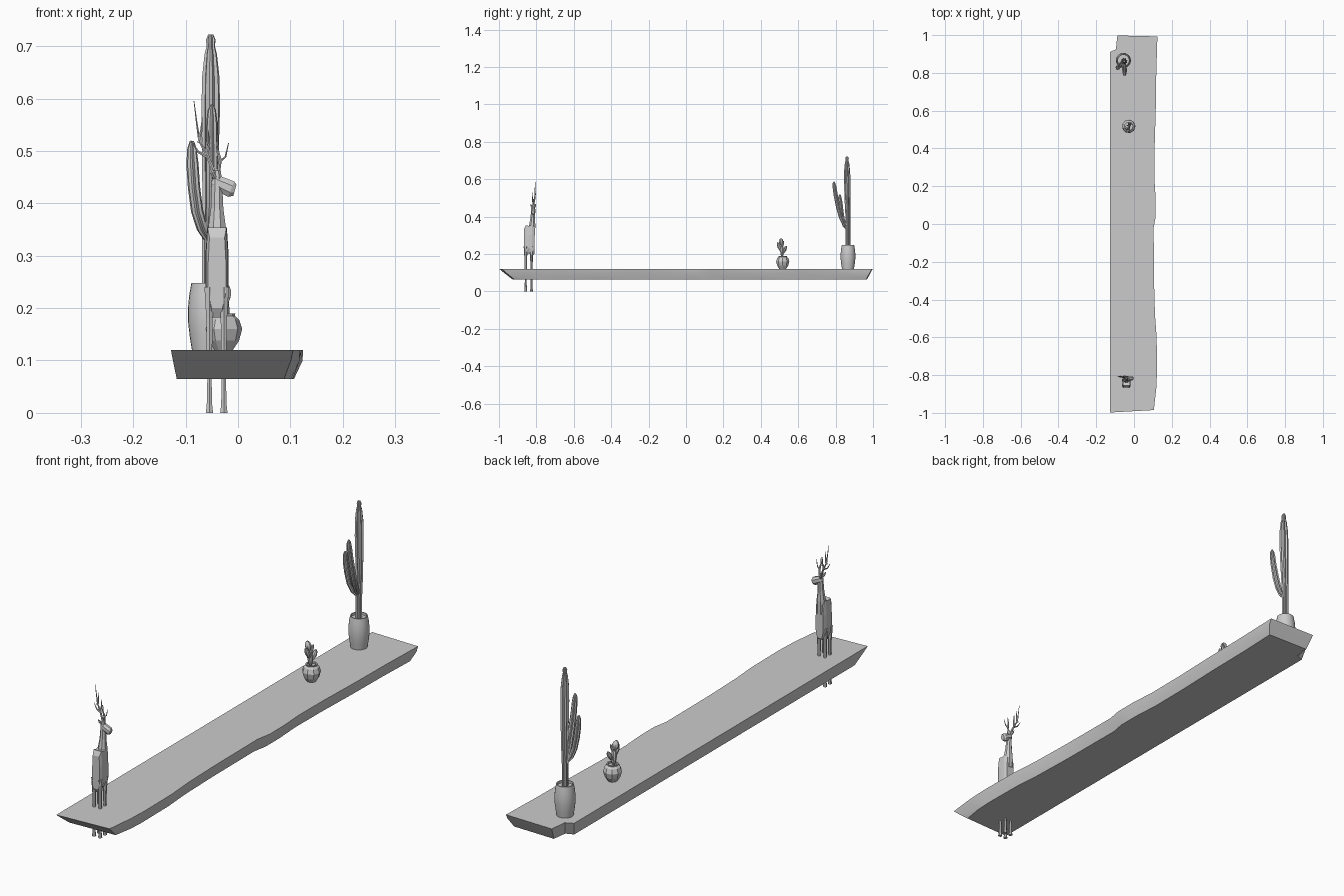
import bpy, bmesh, math
from mathutils import Vector

if "Cube" in bpy.data.objects:
    bpy.data.objects.remove(bpy.data.objects["Cube"], do_unlink=True)

grey = bpy.data.materials.new("light grey")
grey.use_nodes = True
grey.diffuse_color = (0.6, 0.6, 0.6, 1)
grey.node_tree.nodes["Principled BSDF"].inputs["Base Color"].default_value = (0.6, 0.6, 0.6, 1)


def finish(name, bm, angle=35):
    """Turn a bmesh into a grey object, smooth below the given angle."""
    bmesh.ops.recalc_face_normals(bm, faces=bm.faces)
    me = bpy.data.meshes.new(name)
    bm.to_mesh(me)
    bm.free()
    me.materials.append(grey)
    if angle:
        me.shade_smooth()
        me.set_sharp_from_angle(angle=math.radians(angle))
    ob = bpy.data.objects.new(name, me)
    bpy.context.collection.objects.link(ob)
    return ob


def skin(bm, rings):
    """Bridge rings of points and cap both ends."""
    loops = [[bm.verts.new(p) for p in ring] for ring in rings]
    n = len(loops[0])
    for a, b in zip(loops, loops[1:]):
        for i in range(n):
            j = (i + 1) % n
            bm.faces.new((a[i], a[j], b[j], b[i]))
    bm.faces.new(loops[0][::-1])
    bm.faces.new(loops[-1])


def tube(name, path, sides=8, rib=0.0, flat=1.0, angle=35):
    """Tube along (x, y, z, radius) points; rib pulls in every other side."""
    pts = [Vector(p[:3]) for p in path]
    rings = []
    for i, p in enumerate(pts):
        t = (pts[min(i + 1, len(pts) - 1)] - pts[max(i - 1, 0)]).normalized()
        ref = Vector((0, 1, 0)) if abs(t.y) < 0.9 else Vector((0, 0, 1))
        u = ref.cross(t).normalized()
        v = t.cross(u)
        ring = []
        for k in range(sides):
            a = 2 * math.pi * (k + 0.5) / sides
            r = path[i][3] * (1 - rib * (k % 2))
            ring.append(p + u * r * math.cos(a) + v * r * flat * math.sin(a))
        rings.append(ring)
    bm = bmesh.new()
    skin(bm, rings)
    return finish(name, bm, angle)


def lathe(name, cx, cy, profile, sides, angle=35):
    """Round pot from (radius, z) points."""
    bm = bmesh.new()
    skin(bm, [[(cx + r * math.cos(2 * math.pi * k / sides),
                cy + r * math.sin(2 * math.pi * k / sides), z)
               for k in range(sides)] for r, z in profile])
    return finish(name, bm, angle)


# Shelf: plank with undercut ends, a notched corner and one wavy edge
wave = [(0.105, -0.985), (0.118, -0.87), (0.122, -0.78), (0.120, -0.6), (0.111, -0.48),
        (0.106, -0.3), (0.104, -0.02), (0.115, 0.04), (0.115, 0.13), (0.108, 0.24),
        (0.109, 0.4), (0.115, 0.6), (0.118, 0.8), (0.124, 0.993)]
rest = [(-0.088, 0.998), (-0.096, 0.925), (-0.128, 0.91), (-0.128, -0.998)]


def end_y(y, f):
    """Pull the ends inwards as the plank gets deeper."""
    return y + f * 0.07 * max(0, -y - 0.8) / 0.2 - f * 0.03 * max(0, y - 0.8) / 0.2


rings = []
for f, z in ((0, 0.12), (0.35, 0.1), (1, 0.065)):
    ring = []
    for i, (x, y) in enumerate(wave):
        bulge = 0.004 * math.sin(i * 2.1) * (f == 0.35)
        ring.append((x - (0.004 if f == 0.35 else 0.017 * f) + bulge, end_y(y, f), z))
    ring += [(x + 0.011 * f, end_y(y, f), z) for x, y in rest]
    rings.append(ring)
bm = bmesh.new()
skin(bm, rings)
finish("shelf", bm, 30)

# Tall pot with an open rim
lathe("tall_pot", -0.056, 0.866,
      [(0.032, 0.12), (0.036, 0.145), (0.0395, 0.175), (0.0395, 0.2), (0.037, 0.225),
       (0.033, 0.248), (0.029, 0.248), (0.029, 0.238)], 24)

# Ribbed column cactus with two arms
tube("cactus_trunk",
     [(-0.056, 0.866, 0.235, 0.013), (-0.056, 0.866, 0.33, 0.013), (-0.054, 0.866, 0.4, 0.014),
      (-0.053, 0.864, 0.48, 0.016), (-0.052, 0.862, 0.58, 0.018), (-0.052, 0.861, 0.64, 0.017),
      (-0.052, 0.861, 0.685, 0.012), (-0.052, 0.861, 0.7, 0.008), (-0.052, 0.861, 0.712, 0.0095),
      (-0.052, 0.861, 0.722, 0.005)], 16, 0.28, angle=25)
tube("cactus_front_arm",
     [(-0.055, 0.862, 0.345, 0.009), (-0.053, 0.845, 0.362, 0.011), (-0.051, 0.83, 0.395, 0.012),
      (-0.05, 0.815, 0.45, 0.013), (-0.05, 0.802, 0.51, 0.012), (-0.05, 0.795, 0.555, 0.011),
      (-0.05, 0.792, 0.578, 0.008), (-0.05, 0.791, 0.588, 0.003)], 14, 0.28, angle=25)
tube("cactus_side_arm",
     [(-0.058, 0.86, 0.335, 0.009), (-0.068, 0.848, 0.352, 0.011), (-0.078, 0.838, 0.385, 0.012),
      (-0.084, 0.831, 0.43, 0.012), (-0.087, 0.826, 0.475, 0.012), (-0.088, 0.823, 0.505, 0.009),
      (-0.088, 0.822, 0.519, 0.004)], 14, 0.28, angle=25)

# Faceted small pot
lathe("small_pot", -0.028, 0.517,
      [(0.018, 0.12), (0.03, 0.138), (0.036, 0.16), (0.03, 0.178), (0.022, 0.185),
       (0.023, 0.19), (0.018, 0.19), (0.018, 0.183)], 9, 0)


def pad(name, base, tip, r):
    """Flattened cactus pad between two points."""
    a, b = Vector(base), Vector(tip)
    path = []
    for t, s in ((0, 0.4), (0.2, 0.75), (0.5, 1), (0.8, 0.8), (1, 0.3)):
        path.append((*a.lerp(b, t), r * s))
    tube(name, path, 8, flat=0.9)


# Small pad cactus
pad("pad_stem", (-0.03, 0.514, 0.183), (-0.032, 0.512, 0.25), 0.012)
pad("pad_top", (-0.034, 0.512, 0.245), (-0.04, 0.507, 0.283), 0.014)
pad("pad_left", (-0.03, 0.508, 0.215), (-0.034, 0.488, 0.262), 0.011)
pad("pad_right", (-0.026, 0.52, 0.205), (-0.02, 0.537, 0.243), 0.01)
pad("pad_bud", (-0.032, 0.51, 0.225), (-0.022, 0.522, 0.268), 0.007)

# Deer legs with hooves, reaching below the shelf
for side, lx in (("right", -0.0545), ("left", -0.027)):
    for end, ly in (("hind", -0.857), ("fore", -0.826)):
        tube(f"{end}_{side}_leg",
             [(lx, ly, 0, 0.008), (lx, ly, 0.016, 0.006), (lx, ly, 0.07, 0.0045),
              (lx, ly, 0.12, 0.006), (lx, ly, 0.18, 0.007), (lx, ly, 0.24, 0.011)], 6, angle=0)

# Deer body: short, deep and boxy
bx = -0.04
bm = bmesh.new()
skin(bm, [[(bx + hw * c, y, z) for c, z in
           ((-0.6, lo), (0.6, lo), (1, lo + 0.03), (1, hi - 0.05), (0.85, hi), (-0.85, hi), (-1, hi - 0.05),
            (-1, lo + 0.03))]
          for y, hw, lo, hi in ((-0.866, 0.017, 0.2, 0.335), (-0.856, 0.021, 0.182, 0.354),
                                (-0.84, 0.022, 0.205, 0.35), (-0.824, 0.022, 0.19, 0.354),
                                (-0.81, 0.017, 0.2, 0.34))])
finish("deer_body", bm, 0)

# Neck and head turned to the side
tube("deer_neck", [(bx, -0.826, 0.3, 0.02), (bx, -0.822, 0.355, 0.018), (bx, -0.82, 0.39, 0.013),
                   (bx, -0.818, 0.43, 0.011), (bx, -0.817, 0.462, 0.008)], 8, angle=0)
tube("deer_head", [(-0.05, -0.817, 0.442, 0.008), (-0.042, -0.817, 0.44, 0.015),
                   (-0.024, -0.817, 0.432, 0.0165), (-0.013, -0.817, 0.427, 0.017),
                   (-0.006, -0.817, 0.425, 0.012)], 8, flat=0.75, angle=0)
for side, dy in (("near", -1), ("far", 1)):
    tube(f"{side}_ear", [(-0.044, -0.817 + dy * 0.006, 0.448, 0.004),
                         (-0.05, -0.817 + dy * 0.011, 0.46, 0.005),
                         (-0.054, -0.817 + dy * 0.014, 0.468, 0.001)], 6, angle=0)

# Antlers: branching tapered tines in one upright plane
tines = [[(-0.044, 0.455), (-0.058, 0.49), (-0.074, 0.52), (-0.079, 0.555), (-0.084, 0.595)],
         [(-0.074, 0.515), (-0.07, 0.54), (-0.068, 0.565)],
         [(-0.06, 0.49), (-0.076, 0.498), (-0.09, 0.52)],
         [(-0.06, 0.492), (-0.055, 0.515), (-0.057, 0.54)],
         [(-0.038, 0.455), (-0.034, 0.48), (-0.024, 0.489), (-0.018, 0.515)],
         [(-0.034, 0.48), (-0.04, 0.505), (-0.038, 0.53)]]
for i, tine in enumerate(tines):
    n = len(tine)
    tube(f"antler_tine_{i + 1}",
         [(x, -0.815 + 0.008 * (1 if i < 4 else -1) * min(1, (z - 0.455) / 0.06), z, 0.0042 - 0.0034 * k / (n - 1))
          for k, (x, z) in enumerate(tine)], 6)
